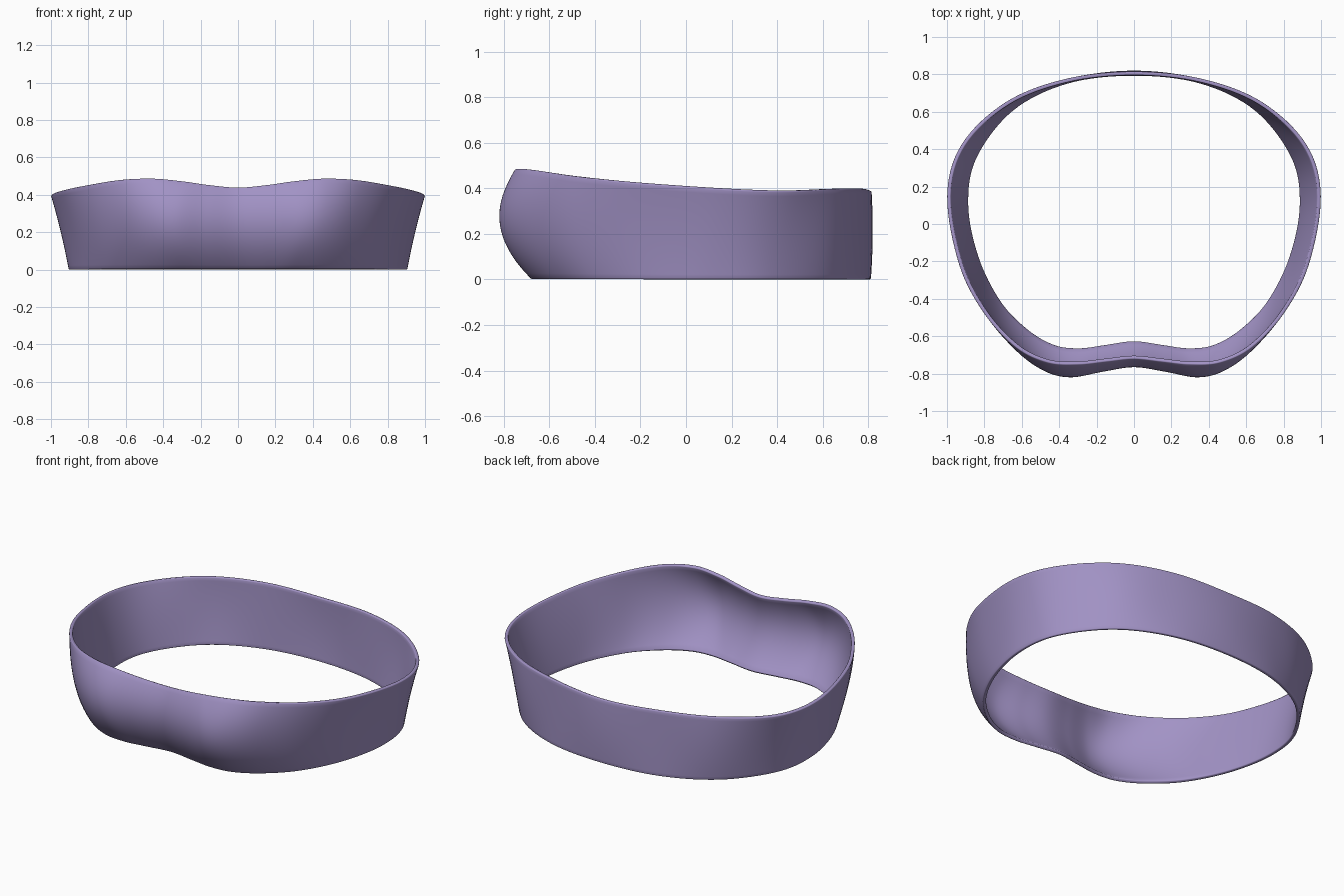
import bpy, bmesh
from mathutils import Vector

if "Cube" in bpy.data.objects:
    bpy.data.objects.remove(bpy.data.objects["Cube"])

# Right half of the outline, front centre to back centre:
# bottom x,y | bulge x,y | rim x,y,z
HALF = [
    (0, -.64, 0, -.765, 0, -.72, .44),
    (.15, -.66, .17, -.79, .15, -.735, .453),
    (.29, -.677, .34, -.82, .30, -.75, .474),
    (.43, -.66, .48, -.785, .46, -.74, .488),
    (.58, -.575, .62, -.68, .63, -.66, .48),
    (.73, -.42, .77, -.49, .80, -.48, .452),
    (.85, -.18, .89, -.22, .935, -.22, .423),
    (.905, .10, .955, .13, 1.0, .15, .397),
    (.86, .36, .89, .40, .92, .43, .387),
    (.66, .62, .67, .65, .68, .655, .398),
    (.36, .77, .36, .775, .36, .777, .399),
    (0, .812, 0, .82, 0, .815, .388),
]
STEPS, ROWS, MID = 8, 18, .58


def column(c):
    return [Vector((c[0], c[1], 0)), Vector((c[2], c[3], c[6] * MID)), Vector(c[4:7])]


def mirrored(col):
    return [Vector((-p.x, p.y, p.z)) for p in col]


def spline(a, b, c, d, t):
    return .5 * (2 * b + (c - a) * t + (2 * a - 5 * b + 4 * c - d) * t * t
                 + (3 * b - a - 3 * c + d) * t ** 3)


def arc(lo, mid, hi, t):
    line = lambda s: lo.lerp(hi, s)
    return line(t) + (mid - line(MID)) * (t * (1 - t) / (MID * (1 - MID)))


# Full closed loop of control columns
right = [column(c) for c in HALF]
loop = right + [mirrored(c) for c in right[-2:0:-1]]
n = len(loop)

# Loft the outer skin of the band
bm = bmesh.new()
grid = []
for i in range(n):
    quad = [loop[(i + k) % n] for k in (-1, 0, 1, 2)]
    for s in range(STEPS):
        lo, mid, hi = (spline(*[q[j] for q in quad], s / STEPS) for j in range(3))
        grid.append([bm.verts.new(arc(lo, mid, hi, r / ROWS)) for r in range(ROWS + 1)])
for i, a in enumerate(grid):
    b = grid[(i + 1) % len(grid)]
    for r in range(ROWS):
        bm.faces.new((a[r], b[r], b[r + 1], a[r + 1]))
mesh = bpy.data.meshes.new("band")
bm.to_mesh(mesh)
bm.free()
band = bpy.data.objects.new("band", mesh)
bpy.context.collection.objects.link(band)

# Wall thickness inward, with softened rim edges
solid = band.modifiers.new("wall", 'SOLIDIFY')
solid.thickness = .02
solid.offset = -1
bevel = band.modifiers.new("soft_rim", 'BEVEL')
bevel.width = .005
bevel.segments = 2
bevel.limit_method = 'ANGLE'
bevel.angle_limit = .9

# Purple material and smooth shading
mat = bpy.data.materials.new("purple")
mat.diffuse_color = (.36, .29, .56, 1)
mat.use_nodes = True
mat.node_tree.nodes["Principled BSDF"].inputs["Base Color"].default_value = mat.diffuse_color
mesh.materials.append(mat)
bpy.context.view_layer.objects.active = band
band.select_set(True)
bpy.ops.object.shade_smooth_by_angle(angle=.7)

# Rest the bottom edge on the ground
bpy.context.view_layer.update()
deps = bpy.context.evaluated_depsgraph_get()
band.location.z = -min(v.co.z for v in band.evaluated_get(deps).data.vertices)
